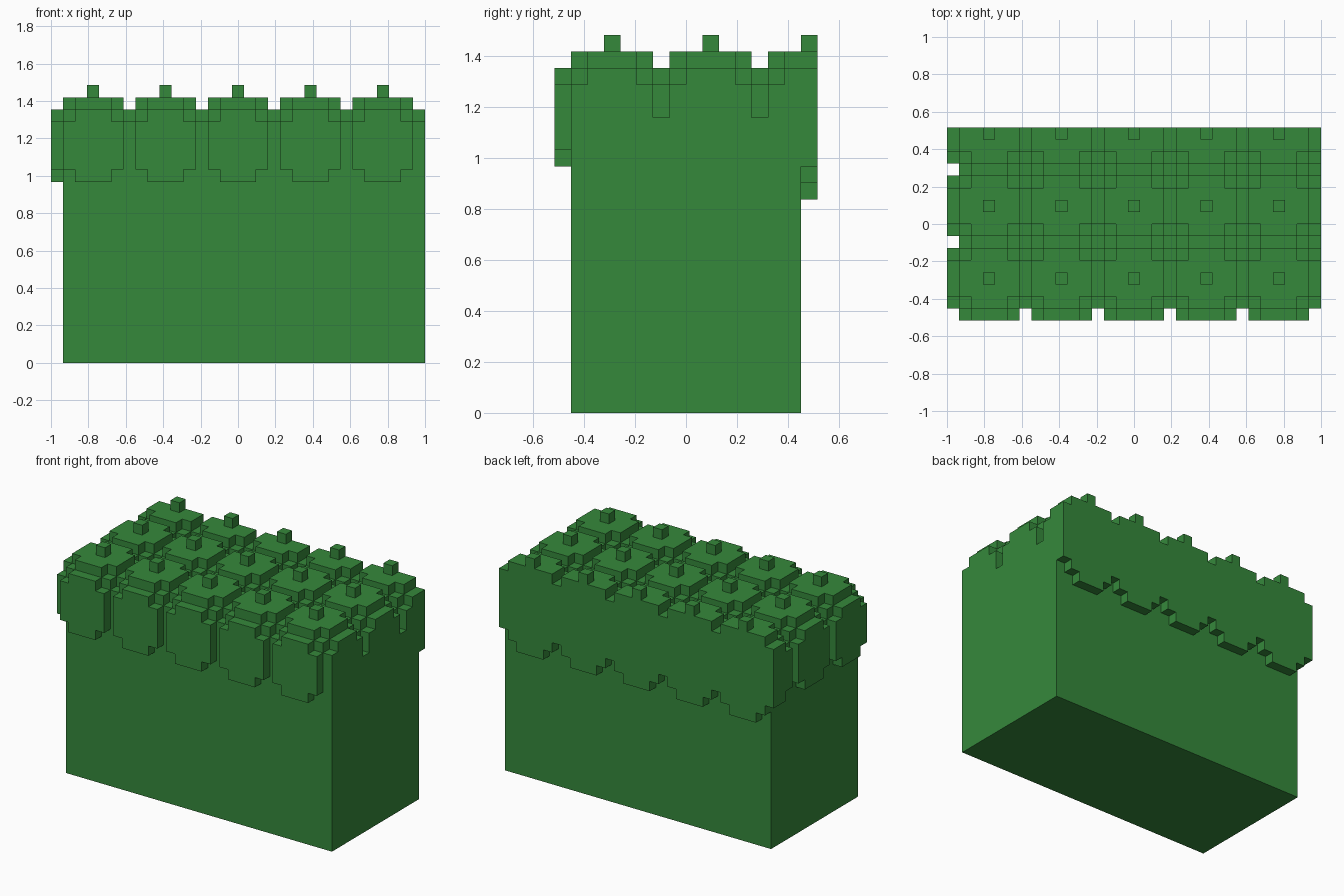
import bpy
import bmesh
from math import radians
from itertools import product
from mathutils import Vector

old = bpy.data.objects.get("Cube")
if old:
    bpy.data.objects.remove(old, do_unlink=True)

NX, NY = 31, 16          # grid footprint in cells
U = 2 / NX               # cell size

leaf = bpy.data.materials.new("leaf_green")
leaf.use_nodes = True
GREEN = (0.036, 0.25, 0.044, 1)
leaf.diffuse_color = GREEN
leaf.node_tree.nodes["Principled BSDF"].inputs["Base Color"].default_value = GREEN


def block(x, y, z):
    """Cells of a box given inclusive ranges, clipped to the footprint."""
    spans = [range(a, b + 1) for a, b in (x, y, z)]
    return {c for c in product(*spans) if c[0] < NX and c[1] < NY}


def around(c, r):
    return (c - r, c + r)


def tuft(cx, cy):
    """Rounded leaf clump with stepped edges and a single bud on top."""
    wide_x, mid_x, slim_x = (around(cx, r) for r in (3, 2, 1))
    wide_y, mid_y, slim_y = (around(cy, r) for r in (3, 2, 1))
    cells = block(mid_x, mid_y, (14, 20))
    for z_range, x_in, y_in in (((16, 19), mid_x, mid_y), ((15, 20), slim_x, slim_y)):
        cells |= block(wide_x, y_in, z_range) | block(x_in, wide_y, z_range)
    for z in (14, 21):
        cells |= block(mid_x, slim_y, (z, z)) | block(slim_x, mid_y, (z, z))
    cells |= block(slim_x, slim_y, (13, 13))
    cells |= block((cx, cx), (cy, cy), (22, 22))
    return cells


def skin(name, cells, solid):
    """Mesh the exposed sides of the cells and merge flat areas."""
    bm = bmesh.new()
    verts = {}

    def vert(p):
        key = tuple(p)
        if key not in verts:
            verts[key] = bm.verts.new(((p[0] - NX / 2) * U, (p[1] - NY / 2) * U, p[2] * U))
        return verts[key]

    for cell in sorted(cells):
        for axis, side in product(range(3), (0, 1)):
            near = list(cell)
            near[axis] += 2 * side - 1
            if tuple(near) in solid:
                continue
            corner = Vector(cell).to_tuple()
            a, b = (axis + 1) % 3, (axis + 2) % 3
            ring = []
            for da, db in ((0, 0), (1, 0), (1, 1), (0, 1)):
                p = [int(v) for v in corner]
                p[axis] += side
                p[a] += da
                p[b] += db
                ring.append(vert(p))
            bm.faces.new(ring if side else ring[::-1])
    bmesh.ops.dissolve_limit(bm, angle_limit=radians(1), verts=bm.verts[:], edges=bm.edges[:])
    mesh = bpy.data.meshes.new(name)
    bm.to_mesh(mesh)
    bm.free()
    mesh.materials.append(leaf)
    bpy.context.collection.objects.link(bpy.data.objects.new(name, mesh))


# Solid hedge body, flush with the left side
body = block((1, NX - 1), (1, NY - 2), (0, 17))

# Grid of leaf clumps; the back row is cut through its middle
crown = set()
for cx, cy in product(range(3, NX, 6), range(3, NY, 6)):
    crown |= tuft(cx, cy)
crown -= body

skin("hedge_body", body, body | crown)
skin("leaf_crown", crown, body | crown)
